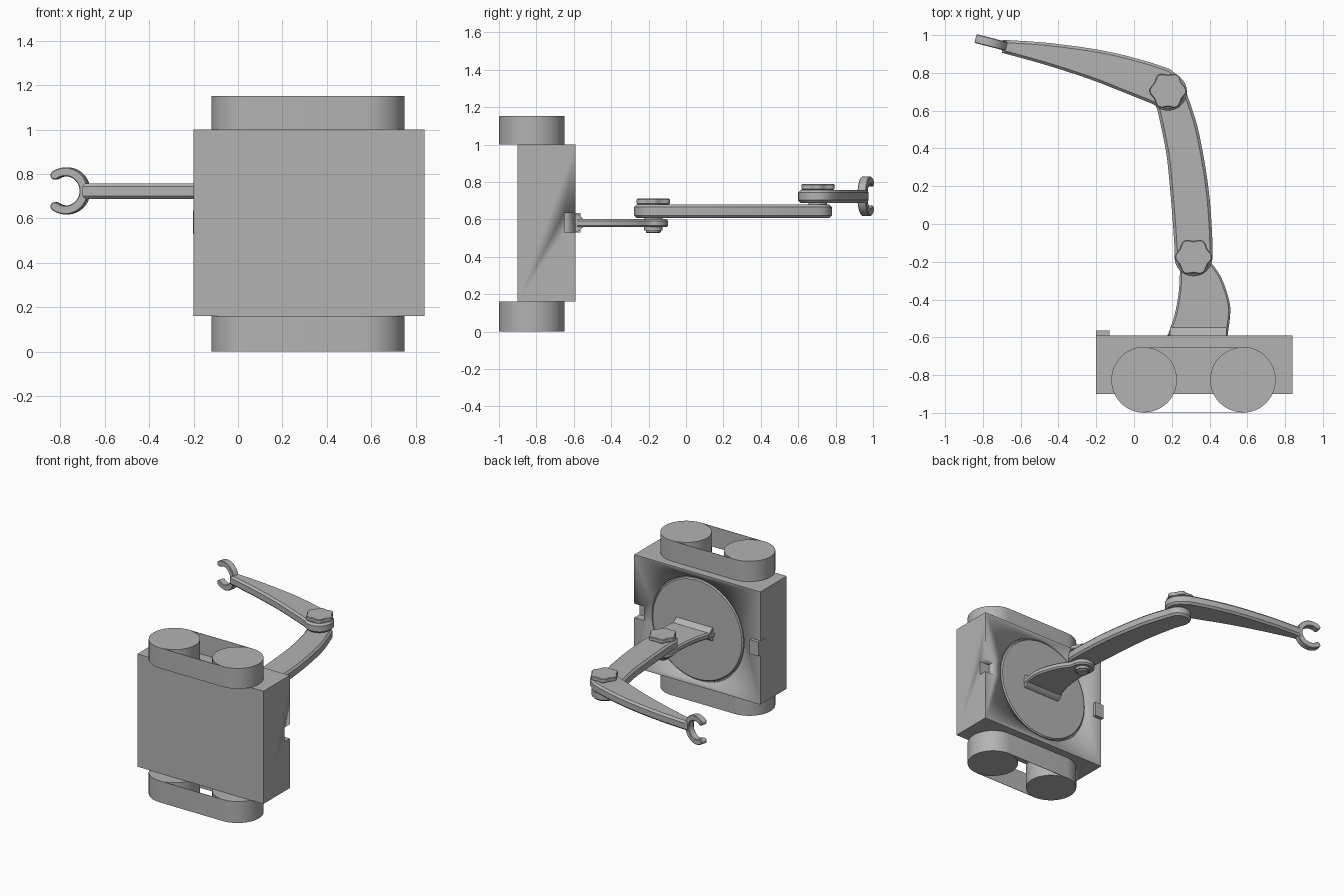
import bpy, bmesh, math
from mathutils import Matrix, Vector

if "Cube" in bpy.data.objects:
    bpy.data.objects.remove(bpy.data.objects["Cube"])

grey = bpy.data.materials.new("plain grey")
grey.diffuse_color = (0.45, 0.45, 0.45, 1)
grey.use_nodes = True
grey.node_tree.nodes["Principled BSDF"].inputs["Base Color"].default_value = grey.diffuse_color


def arc(cx, cy, r, a0, a1, n=20):
    """Points on an arc, angles in degrees."""
    return [(cx + r * math.cos(math.radians(a0 + (a1 - a0) * i / n)),
             cy + r * math.sin(math.radians(a0 + (a1 - a0) * i / n))) for i in range(n + 1)]


def circle(cx, cy, r, n=48):
    return arc(cx, cy, r, 0, 360, n)[:-1]


def smooth(pts, n=6):
    """Catmull-Rom curve through the points."""
    p = [Vector(q) for q in [pts[0]] + pts + [pts[-1]]]
    out = []
    for i in range(1, len(p) - 2):
        a, b, c, d = p[i - 1:i + 3]
        for k in range(n):
            t = k / n
            out.append(tuple(0.5 * (2 * b + (c - a) * t + (2 * a - 5 * b + 4 * c - d) * t * t
                                    + (3 * b - a - 3 * c + d) * t ** 3)))
    return out + [pts[-1]]


def inset(pts, w):
    """Move a counter-clockwise outline inward by w."""
    out = []
    for i, q in enumerate(pts):
        t = (Vector(pts[(i + 1) % len(pts)]) - Vector(pts[i - 1])).normalized()
        out.append((q[0] - t.y * w, q[1] + t.x * w))
    return out


def finish(name, bm, matrix=Matrix()):
    bmesh.ops.recalc_face_normals(bm, faces=bm.faces)
    bm.transform(matrix)
    mesh = bpy.data.meshes.new(name)
    bm.to_mesh(mesh)
    bm.free()
    mesh.materials.append(grey)
    ob = bpy.data.objects.new(name, mesh)
    bpy.context.collection.objects.link(ob)
    bpy.ops.object.select_all(action='DESELECT')
    bpy.context.view_layer.objects.active = ob
    ob.select_set(True)
    bpy.ops.object.shade_smooth_by_angle(angle=math.radians(30))
    return ob


def prism(name, pts, z0, z1, chamfer=0.0, matrix=Matrix()):
    """Extrude an outline from z0 to z1 with optional chamfered rims."""
    clean = [p for i, p in enumerate(pts) if (Vector(p) - Vector(pts[i - 1])).length > 1e-4]
    layers = [(clean, z0), (clean, z1)]
    if chamfer:
        small = inset(clean, chamfer)
        layers = [(small, z0), (clean, z0 + chamfer), (clean, z1 - chamfer), (small, z1)]
    bm = bmesh.new()
    rings = [[bm.verts.new((x, y, z)) for x, y in outline] for outline, z in layers]
    n = len(clean)
    for a, b in zip(rings, rings[1:]):
        for i in range(n):
            j = (i + 1) % n
            bm.faces.new((a[i], a[j], b[j], b[i]))
    bm.faces.new(rings[0][::-1])
    bm.faces.new(rings[-1])
    return finish(name, bm, matrix)


def box(name, x0, x1, y0, y1, z0, z1):
    return prism(name, [(x0, y0), (x1, y0), (x1, y1), (x0, y1)], z0, z1)


def cut(target, cutter):
    mod = target.modifiers.new("cut", 'BOOLEAN')
    mod.operation = 'DIFFERENCE'
    mod.solver = 'EXACT'
    mod.object = cutter
    bpy.context.view_layer.objects.active = target
    bpy.ops.object.modifier_apply(modifier=mod.name)
    bpy.data.objects.remove(cutter)


# Body with side notch and round recess for the turntable
BACK = -0.59
body = box("body", -0.2, 0.84, -0.9, BACK, 0.16, 1.0)
cut(body, box("notch_cutter", 0.76, 0.9, -0.65, -0.5, 0.53, 0.635))
to_back = Matrix.Translation((0.32, BACK, 0.58)) @ Matrix.Rotation(math.radians(-90), 4, 'X')
cut(body, prism("recess_cutter", circle(0, 0, 0.385, 64), -0.02, 0.05, matrix=to_back))
prism("turntable", circle(0, 0, 0.375, 64), -0.03, 0.0, 0.008, to_back)
box("side_tab", -0.202, -0.13, -0.65, -0.565, 0.53, 0.635)

# Wheels and thin belts on both ends
WY, WR, WX = -0.825, 0.175, (0.055, 0.575)
for side, z0, z1 in (("lower", 0.0, 0.16), ("upper", 1.0, 1.152)):
    for i, wx in enumerate(WX):
        prism(f"{side}_wheel_{i + 1}", circle(wx, WY, WR - 0.003), z0, z1)
    bm = bmesh.new()
    outer = arc(WX[0], WY, WR, 90, 270, 24) + arc(WX[1], WY, WR, -90, 90, 24)
    loops = [[bm.verts.new((x, y, z)) for x, y in pts]
             for pts, z in ((outer, z0), (outer, z1), (inset(outer, 0.003), z1),
                            (inset(outer, 0.003), z0))]
    n = len(outer)
    for k in range(4):
        a, b = loops[k], loops[(k + 1) % 4]
        for i in range(n):
            bm.faces.new((a[i], a[(i + 1) % n], b[(i + 1) % n], b[i]))
    finish(f"{side}_belt", bm)

# Lower arm, widening into a flared foot
prism("lower_arm",
      smooth([(0.495, -0.595), (0.51, -0.47), (0.50, -0.39), (0.46, -0.28), (0.405, -0.2)])
      + arc(0.315, -0.18, 0.085, 0, 180)
      + smooth([(0.243, -0.25), (0.237, -0.36), (0.215, -0.48), (0.177, -0.595)]),
      0.558, 0.602, 0.01)
swap = Matrix(((0, 0, 1, 0), (1, 0, 0, 0), (0, 1, 0, 0), (0, 0, 0, 1)))
prism("arm_foot", [(-0.6, 0.53), (-0.585, 0.532), (-0.565, 0.543), (-0.545, 0.562),
                   (-0.545, 0.598), (-0.565, 0.617), (-0.585, 0.628), (-0.6, 0.63)],
      0.19, 0.49, matrix=swap)

# Middle arm
prism("middle_arm",
      arc(0.315, -0.177, 0.1, 185, 355)
      + smooth([(0.416, -0.15), (0.413, -0.04), (0.40, 0.14), (0.375, 0.32), (0.335, 0.52),
                (0.283, 0.68)])
      + arc(0.185, 0.69, 0.09, 15, 185)
      + smooth([(0.125, 0.6), (0.155, 0.46), (0.177, 0.33), (0.2, 0.08), (0.215, -0.13)]),
      0.607, 0.68, 0.014)

# Upper arm, tapering to the claw
prism("upper_arm",
      arc(0.18, 0.7, 0.1, -115, 50)
      + smooth([(0.19, 0.82), (0.08, 0.857), (-0.08, 0.9), (-0.235, 0.93), (-0.47, 0.96),
                (-0.695, 0.975)])
      + smooth([(-0.7, 0.907), (-0.47, 0.843), (-0.235, 0.767), (-0.05, 0.695), (0.1, 0.635)]),
      0.688, 0.758, 0.014)

# Joint knobs, shafts and the bolt head beneath
for name, x, y, z in (("elbow", 0.315, -0.175, 0.68), ("wrist", 0.18, 0.705, 0.758)):
    lobes = []
    for i in range(72):
        t = math.tau * i / 72
        r = 0.091 + 0.007 * math.cos(6 * t)
        lobes.append((x + r * math.cos(t), y + r * math.sin(t)))
    prism(name + "_knob", lobes, z, z + 0.03, 0.004)
    prism(name + "_shaft", circle(x, y, 0.05, 32), z - 0.11, z + 0.01)
prism("bolt_washer", circle(0.315, -0.175, 0.05, 32), 0.54, 0.57)
prism("bolt_head", circle(0.315, -0.175, 0.04, 32), 0.526, 0.55, 0.005)

# Open claw ring with rounded tips
R, r, gap = 0.106, 0.066, 55
mid, half = (R + r) / 2, (R - r) / 2
g = math.radians(gap)
tip = (mid * math.cos(g), mid * math.sin(g))
claw = (arc(0, 0, R, gap, 360 - gap, 36)
        + arc(tip[0], -tip[1], half, 360 - gap, 540 - gap, 8)
        + arc(0, 0, r, 360 - gap, gap, 36)
        + arc(tip[0], tip[1], half, gap + 180, gap + 360, 8))
frame = Matrix(((-0.968, 0, 0.25, -0.772), (0.25, 0, 0.968, 0.965),
                (0, 1, 0, 0.724), (0, 0, 0, 1)))
prism("claw", claw, -0.024, 0.024, 0.004, frame)
